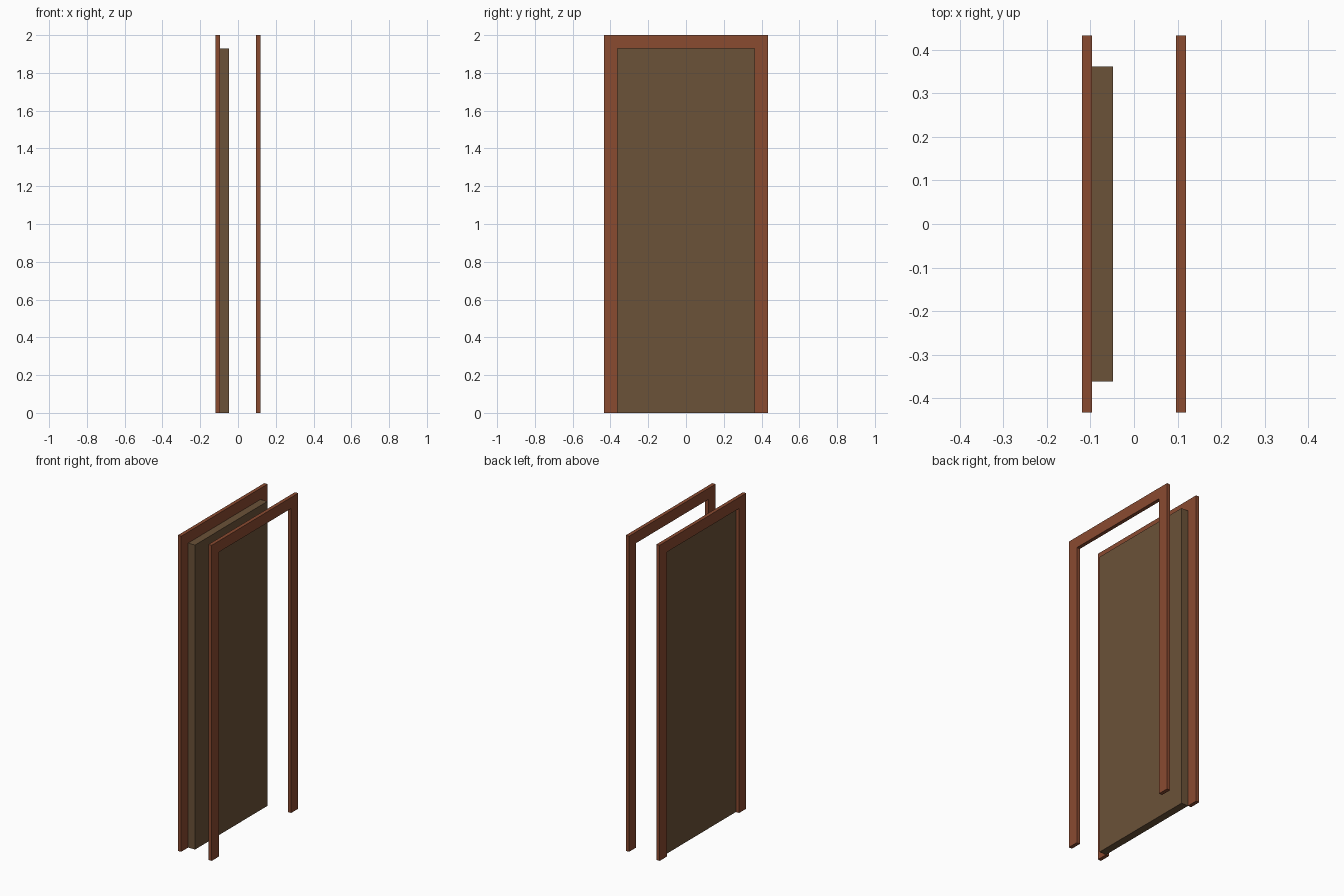
import bpy
import bmesh

if "Cube" in bpy.data.objects:
    bpy.data.objects.remove(bpy.data.objects["Cube"])

HEIGHT, HALF_W = 2.0, 0.433          # outer casing size
OPEN_H, OPEN_HALF = 1.93, 0.362      # door opening
OUTER_X, INNER_X = 0.119, 0.096      # casing faces
DOOR_X = -0.048                      # inner face of the door


def material(name, color):
    mat = bpy.data.materials.new(name)
    mat.diffuse_color = (*color, 1)
    mat.use_nodes = True
    mat.node_tree.nodes["Principled BSDF"].inputs["Base Color"].default_value = mat.diffuse_color
    return mat


def extrude_profile(name, profile, x0, x1, mat):
    """Extrude a closed (y, z) outline along x from x0 to x1."""
    bm = bmesh.new()
    face = bm.faces.new([bm.verts.new((x0, y, z)) for y, z in profile])
    result = bmesh.ops.extrude_face_region(bm, geom=[face])
    verts = [v for v in result["geom"] if isinstance(v, bmesh.types.BMVert)]
    bmesh.ops.translate(bm, verts=verts, vec=(x1 - x0, 0, 0))
    bmesh.ops.recalc_face_normals(bm, faces=bm.faces)
    mesh = bpy.data.meshes.new(name)
    bm.to_mesh(mesh)
    bm.free()
    mesh.materials.append(mat)
    obj = bpy.data.objects.new(name, mesh)
    bpy.context.collection.objects.link(obj)
    return obj


trim_wood = material("trim_wood", (0.254, 0.069, 0.03))
door_wood = material("door_wood", (0.147, 0.084, 0.04))

# Casings: one U-shaped trim on each side of the wall
half = [(HALF_W, HEIGHT), (HALF_W, 0), (OPEN_HALF, 0), (OPEN_HALF, OPEN_H)]
casing = half + [(-y, z) for y, z in reversed(half)]
extrude_profile("left_casing", casing, -OUTER_X, -INNER_X, trim_wood)
extrude_profile("right_casing", casing, INNER_X, OUTER_X, trim_wood)

# Door slab: sits behind the left casing and fills the opening
slab = [(-OPEN_HALF, 0), (OPEN_HALF, 0), (OPEN_HALF, OPEN_H), (-OPEN_HALF, OPEN_H)]
extrude_profile("door_slab", slab, -INNER_X, DOOR_X, door_wood)
